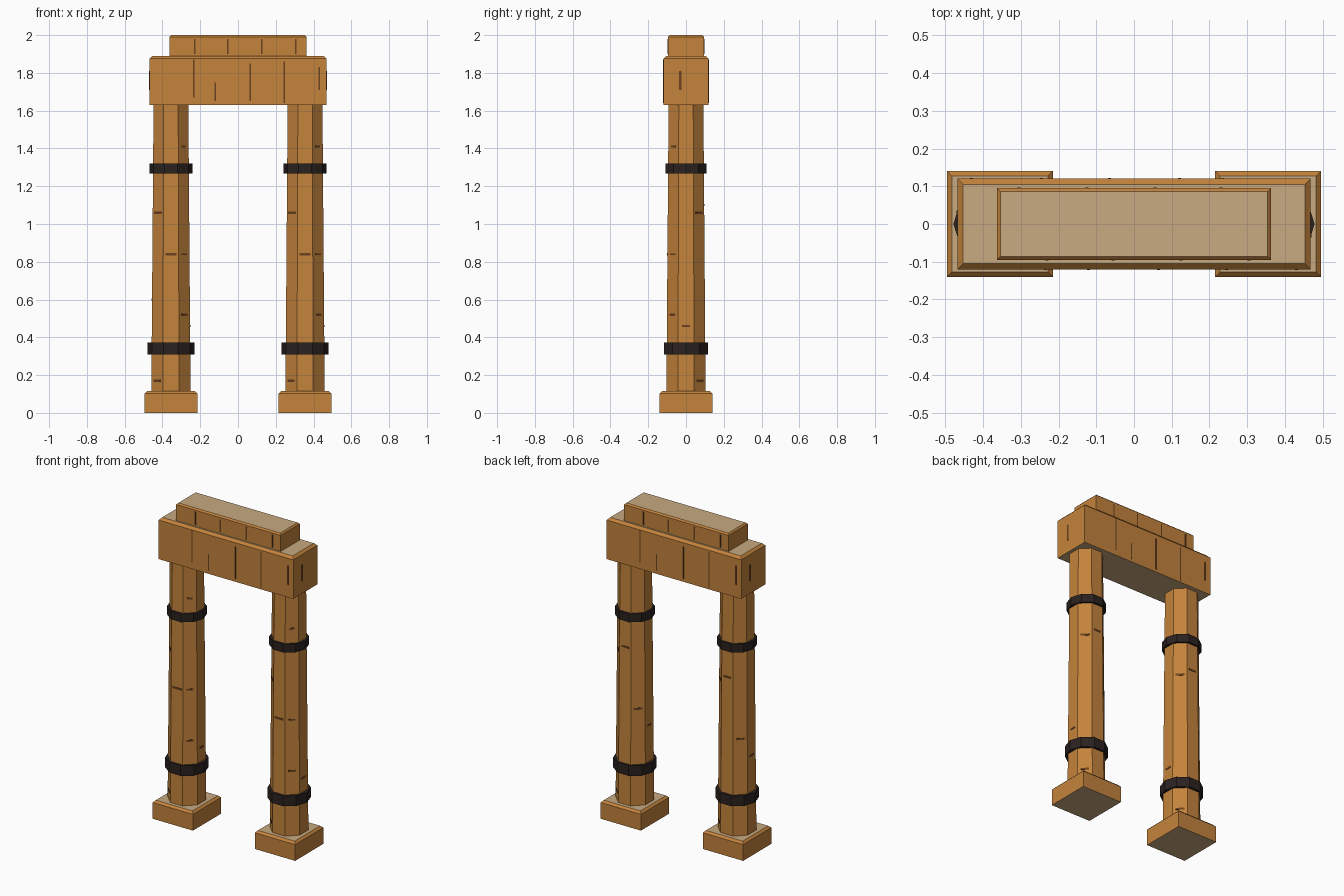
import bpy, bmesh, math
from mathutils import Matrix

if "Cube" in bpy.data.objects:
    bpy.data.objects.remove(bpy.data.objects["Cube"])


def material(name, rgb):
    m = bpy.data.materials.new(name)
    m.diffuse_color = (*rgb, 1)
    m.use_nodes = True
    m.node_tree.nodes["Principled BSDF"].inputs["Base Color"].default_value = m.diffuse_color
    return m


WOOD = material("orange wood", (0.552, 0.227, 0.045))
TAN = material("pale cut wood", (0.578, 0.402, 0.216))
IRON = material("black iron", (0.023, 0.016, 0.014))
GRAIN = material("dark grain", (0.147, 0.054, 0.014))


def finish(bm, name, mats, loc=(0, 0, 0)):
    bmesh.ops.recalc_face_normals(bm, faces=bm.faces)
    if len(mats) > 1:  # horizontal faces show the pale cut wood
        for f in bm.faces:
            f.material_index = 1 if abs(f.normal.z) > 0.9 else 0
    me = bpy.data.meshes.new(name)
    bm.to_mesh(me)
    bm.free()
    for m in mats:
        me.materials.append(m)
    ob = bpy.data.objects.new(name, me)
    ob.location = loc
    bpy.context.collection.objects.link(ob)
    return ob


def block(name, x, hx, hy, z0, z1, c):
    """Box with its top edges chamfered by c."""
    bm = bmesh.new()
    bmesh.ops.create_cube(bm, size=1, matrix=Matrix.Translation((0, 0, (z0 + z1) / 2))
                          @ Matrix.Diagonal((2 * hx, 2 * hy, z1 - z0, 1)))
    top = [e for e in bm.edges if all(v.co.z > z1 - 1e-4 for v in e.verts)]
    bmesh.ops.bevel(bm, geom=top, offset=c, segments=1, affect='EDGES')
    finish(bm, name, [WOOD, TAN], (x, 0, 0))


def prism(name, x, sides, r0, r1, z0, z1, turn, mats):
    bm = bmesh.new()
    bmesh.ops.create_cone(bm, cap_ends=True, segments=sides, radius1=r0, radius2=r1,
                          depth=z1 - z0, matrix=Matrix.Translation((0, 0, (z0 + z1) / 2))
                          @ Matrix.Rotation(turn, 4, 'Z'))
    finish(bm, name, mats, (x, 0, 0))


def add_plate(bm, angle, dist, side, z, w, h):
    """Thin plate facing outward at angle, half sunk in the surface."""
    m = (Matrix.Rotation(math.radians(angle), 4, 'Z') @ Matrix.Translation((dist, side, z))
         @ Matrix.Diagonal((0.004, w, h, 1)))
    bmesh.ops.create_cube(bm, size=1, matrix=m)


# grain marks on the posts: facet angle, height, width, thickness
MARKS = [(-135, 1.06, .06, .012), (45, 1.06, .05, .012), (-90, .84, .06, .012),
         (-45, .84, .04, .01), (-45, 1.41, .03, .012), (-135, .17, .05, .012),
         (45, .17, .05, .012), (-45, .52, .04, .012), (0, .46, .04, .01),
         (135, .72, .05, .012), (90, 1.1, .05, .012), (180, .6, .04, .01)]
C8 = math.cos(math.pi / 8)

for side, x in (("left", -0.355), ("right", 0.355)):
    block(side + "_foot", x, 0.14, 0.14, 0, 0.115, 0.013)
    prism(side + "_post", x, 8, 0.104 / C8, 0.092 / C8, 0.10, 1.64, math.pi / 8, [WOOD, TAN])
    prism(side + "_lower_band", x, 10, 0.1235, 0.1235, 0.308, 0.372, math.pi / 2, [IRON])
    prism(side + "_upper_band", x, 10, 0.1135, 0.1135, 1.268, 1.32, math.pi / 2, [IRON])
    bm = bmesh.new()
    for a, z, w, h in MARKS:
        add_plate(bm, a, 0.104 - 0.012 * (z - 0.1) / 1.54, 0, z, w, h)
    finish(bm, side + "_post_grain", [GRAIN], (x, 0, 0))

# lintel and cap
block("lintel", 0, 0.468, 0.12, 1.63, 1.89, 0.015)
block("cap_beam", 0, 0.363, 0.095, 1.885, 2.0, 0.009)

# vertical grain on lintel and cap, front and back
bm = bmesh.new()
for a in (-90, 90):
    for s, z, h in ((-.235, 1.77, .2), (-.12, 1.70, .1), (.065, 1.75, .2), (.245, 1.75, .22), (.43, 1.77, .12)):
        add_plate(bm, a, 0.12, s, z, .008, h)
    for s in (-.23, -.055, .125, .305):
        add_plate(bm, a, 0.095, s, 1.94, .008, .08)
for a in (0, 180):
    add_plate(bm, a, 0.468, -.03, 1.76, .012, .1)
finish(bm, "beam_grain", [GRAIN])
